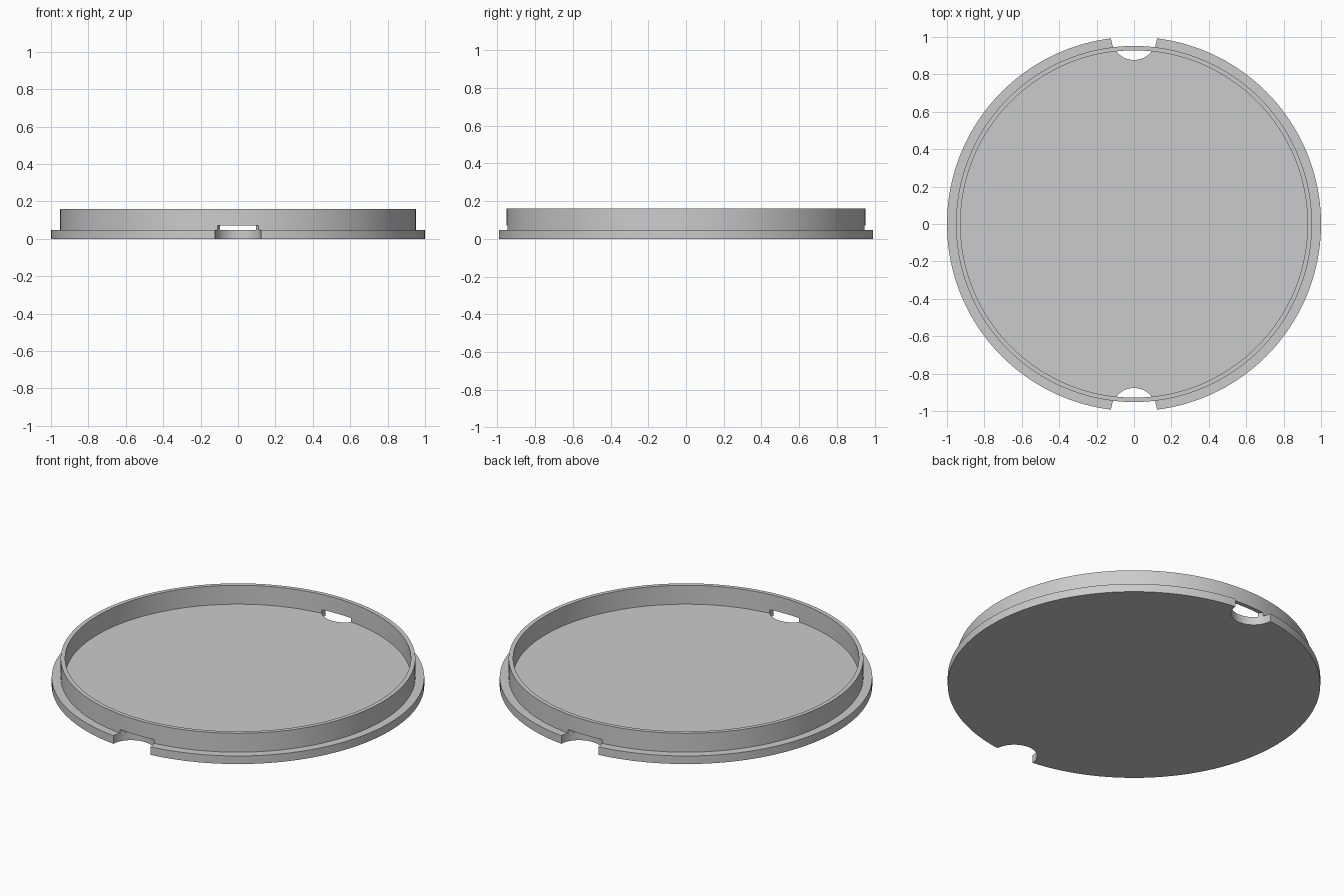
import bpy
import bmesh
import math
from mathutils import Matrix

cube = bpy.data.objects.get("Cube")
if cube:
    bpy.data.objects.remove(cube, do_unlink=True)

SEGMENTS = 160
PLATE_TOP = 0.048
RIM_TOP = 0.16
RIM_OUTER, RIM_INNER = 0.952, 0.928
NOTCH_RADIUS, NOTCH_TOP = 0.123, 0.07

grey = bpy.data.materials.new("plain grey")
grey.use_nodes = True
colour = (0.6, 0.6, 0.6, 1)
grey.diffuse_color = colour
grey.node_tree.nodes["Principled BSDF"].inputs["Base Color"].default_value = colour


def make_object(name, bm):
    mesh = bpy.data.meshes.new(name)
    bmesh.ops.recalc_face_normals(bm, faces=bm.faces)
    bm.to_mesh(mesh)
    bm.free()
    mesh.materials.append(grey)
    obj = bpy.data.objects.new(name, mesh)
    bpy.context.collection.objects.link(obj)
    return obj


# Lid: flat plate with a raised thin rim, turned from one profile
profile = [(1, 0), (1, PLATE_TOP), (RIM_OUTER, PLATE_TOP), (RIM_OUTER, RIM_TOP),
           (RIM_INNER, RIM_TOP), (RIM_INNER, PLATE_TOP)]
bm = bmesh.new()
rings = []
for radius, z in profile:
    ring = bmesh.ops.create_circle(bm, segments=SEGMENTS, radius=radius,
                                   matrix=Matrix.Translation((0, 0, z)))["verts"]
    rings.append(ring)
for low, high in zip(rings, rings[1:]):
    for i in range(SEGMENTS):
        j = (i + 1) % SEGMENTS
        bm.faces.new((low[i], low[j], high[j], high[i]))
bm.faces.new(rings[0])
bm.faces.new(rings[-1])
lid = make_object("lid", bm)

# Round finger notches at front and back, cut through the plate and under the rim
for name, y in (("front_notch_cutter", -1), ("back_notch_cutter", 1)):
    bm = bmesh.new()
    bmesh.ops.create_cone(bm, cap_ends=True, segments=64, radius1=NOTCH_RADIUS,
                          radius2=NOTCH_RADIUS, depth=2 * NOTCH_TOP,
                          matrix=Matrix.Translation((0, y, 0)))
    cutter = make_object(name, bm)
    cutter.hide_render = True
    cutter.hide_viewport = True
    cut = lid.modifiers.new(name, "BOOLEAN")
    cut.operation = "DIFFERENCE"
    cut.solver = "EXACT"
    cut.object = cutter

# Apply the cuts, then remove the cutters
depsgraph = bpy.context.evaluated_depsgraph_get()
cut_mesh = bpy.data.meshes.new_from_object(lid.evaluated_get(depsgraph))
cutters = [m.object for m in lid.modifiers]
lid.modifiers.clear()
lid.data = cut_mesh
for cutter in cutters:
    bpy.data.objects.remove(cutter, do_unlink=True)

# Smooth round walls with crisp edges
bpy.ops.object.select_all(action="DESELECT")
lid.select_set(True)
bpy.context.view_layer.objects.active = lid
bpy.ops.object.shade_smooth_by_angle(angle=math.radians(30))
